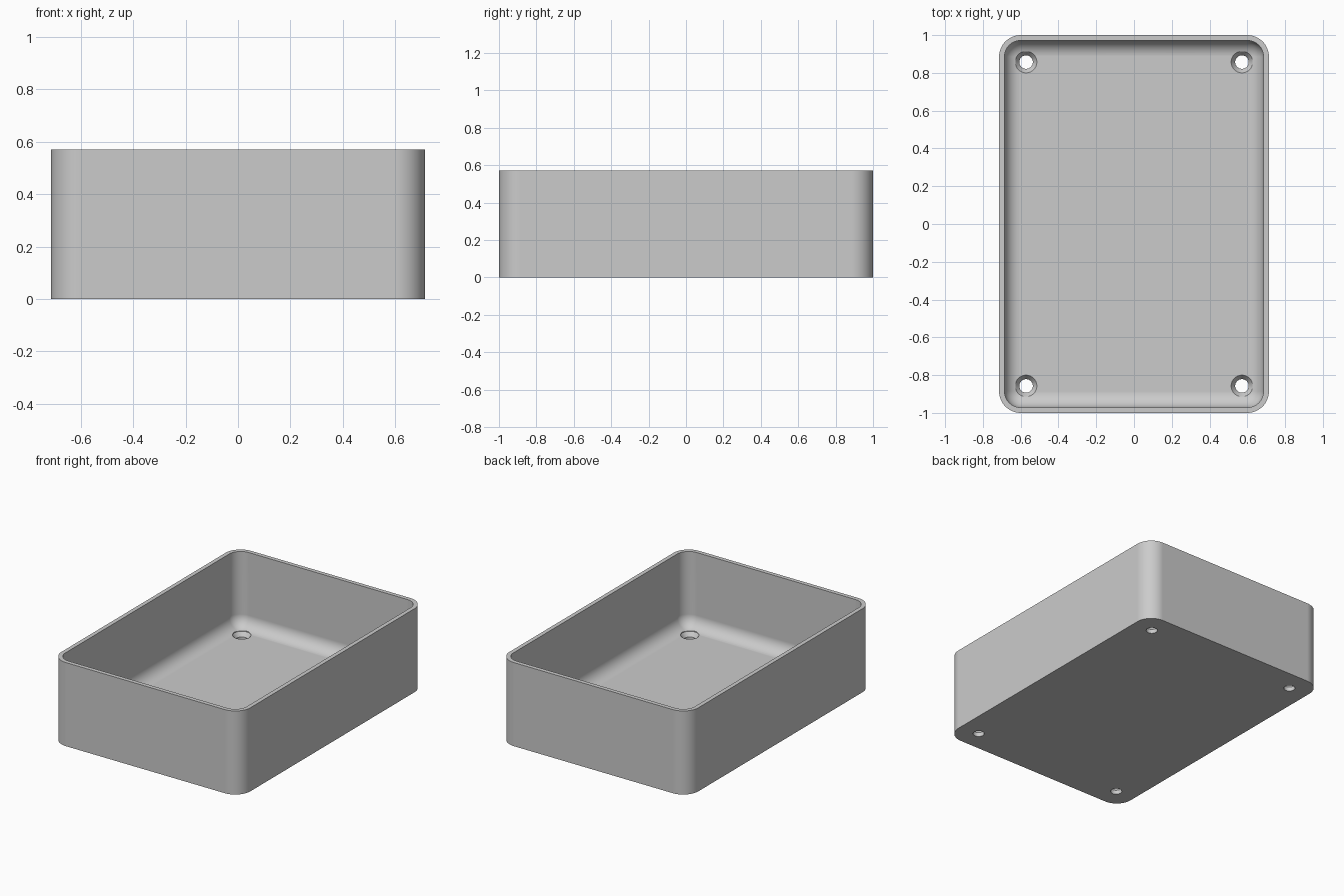
import bpy, bmesh
from math import sin, cos, pi, radians

cube = bpy.data.objects.get("Cube")
if cube:
    bpy.data.objects.remove(cube, do_unlink=True)

U = 2 / 70                       # one design unit
HALF_X, HALF_Y, HEIGHT = 25 * U, 35 * U, 20 * U
WALL, FLOOR = 1 * U, 2 * U
OUTER_R, FILLET = 4 * U, 3 * U
STEPS = 12                       # segments per quarter round

grey = bpy.data.materials.new("plain grey")
grey.use_nodes = True
colour = (0.6, 0.6, 0.6, 1)
grey.diffuse_color = colour
grey.node_tree.nodes["Principled BSDF"].inputs["Base Color"].default_value = colour


def rounded_loop(bm, inset, z):
    """Ring of vertices round a rounded rectangle, set in from the outside."""
    r = max(OUTER_R - inset, 0)
    cx, cy = HALF_X - OUTER_R, HALF_Y - OUTER_R
    ring = []
    for q, (sx, sy) in enumerate(((1, 1), (-1, 1), (-1, -1), (1, -1))):
        for i in range(STEPS + 1):
            a = (q + i / STEPS) * pi / 2
            ring.append(bm.verts.new((sx * cx + r * cos(a), sy * cy + r * sin(a), z)))
    return ring


def round_loop(bm, radius, z, sides=48):
    return [bm.verts.new((radius * cos(2 * pi * i / sides),
                          radius * sin(2 * pi * i / sides), z)) for i in range(sides)]


def skin(bm, rings):
    """Bridge successive rings and cap both ends."""
    for low, high in zip(rings, rings[1:]):
        for i in range(len(low)):
            j = (i + 1) % len(low)
            bm.faces.new((low[i], low[j], high[j], high[i]))
    bm.faces.new(rings[0][::-1])
    bm.faces.new(rings[-1])
    bmesh.ops.remove_doubles(bm, verts=bm.verts, dist=1e-5)
    bmesh.ops.recalc_face_normals(bm, faces=bm.faces)


def make_object(name, bm):
    mesh = bpy.data.meshes.new(name)
    bm.to_mesh(mesh)
    bm.free()
    mesh.materials.append(grey)
    obj = bpy.data.objects.new(name, mesh)
    bpy.context.collection.objects.link(obj)
    return obj


# Open tray: outside wall, rim, inside wall, rounded fillet, floor
bm = bmesh.new()
rings = [rounded_loop(bm, 0, 0), rounded_loop(bm, 0, HEIGHT), rounded_loop(bm, WALL, HEIGHT)]
for i in range(STEPS + 1):
    a = i / STEPS * pi / 2
    rings.append(rounded_loop(bm, WALL + FILLET * (1 - cos(a)),
                              FLOOR + FILLET * (1 - sin(a))))
skin(bm, rings)
tray = make_object("tray", bm)
bpy.context.view_layer.objects.active = tray
tray.select_set(True)

# Countersunk screw holes near the four corners
for sx in (-1, 1):
    for sy in (-1, 1):
        bm = bmesh.new()
        skin(bm, [round_loop(bm, 1.25 * U, -U), round_loop(bm, 1.25 * U, FLOOR - U),
                  round_loop(bm, 2 * U, FLOOR), round_loop(bm, 2 * U, FLOOR + 2 * U)])
        cutter = make_object("hole_cutter", bm)
        cutter.location = (sx * 20 * U, sy * 30 * U, 0)
        cutter.hide_render = True
        bpy.context.view_layer.update()
        cut = tray.modifiers.new("screw hole", 'BOOLEAN')
        cut.operation, cut.solver, cut.object = 'DIFFERENCE', 'EXACT', cutter
        bpy.ops.object.modifier_apply(modifier=cut.name)
        bpy.data.objects.remove(cutter, do_unlink=True)

# Smooth rounds with crisp rims and flat walls
bpy.ops.object.shade_smooth_by_angle(angle=radians(30))
weighted = tray.modifiers.new("flat walls", 'WEIGHTED_NORMAL')
weighted.keep_sharp = True
